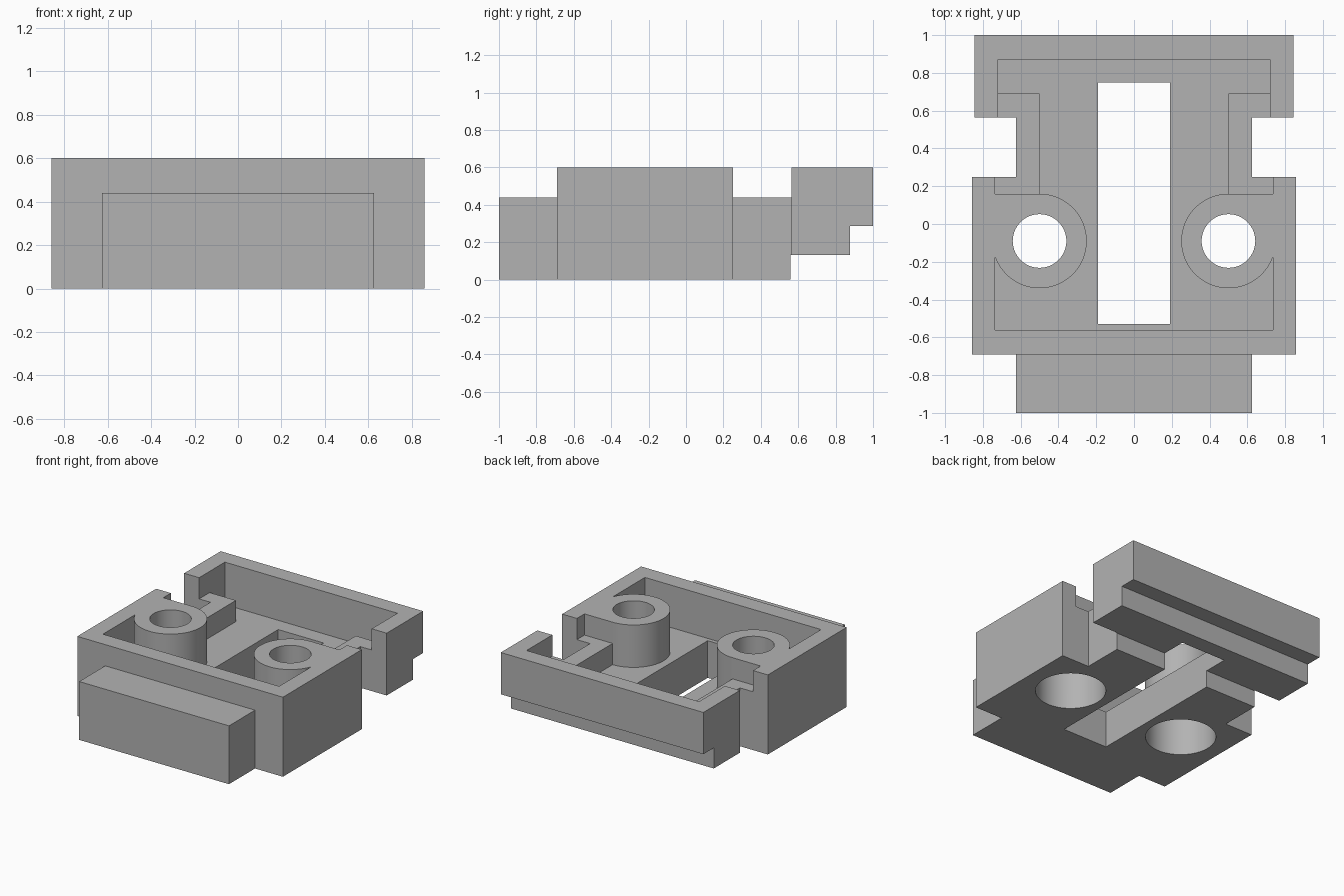
import bpy, bmesh, math

if "Cube" in bpy.data.objects:
    bpy.data.objects.remove(bpy.data.objects["Cube"])

grey = bpy.data.materials.new("plain_grey")
grey.diffuse_color = (0.45, 0.45, 0.45, 1)
grey.use_nodes = True
grey.node_tree.nodes["Principled BSDF"].inputs["Base Color"].default_value = grey.diffuse_color


def prism(name, pts, z0, z1):
    """Extrude a plan outline from z0 to z1."""
    bm = bmesh.new()
    face = bm.faces.new([bm.verts.new((x, y, z0)) for x, y in pts])
    top = bmesh.ops.extrude_face_region(bm, geom=[face])["geom"]
    bmesh.ops.translate(bm, vec=(0, 0, z1 - z0),
                        verts=[v for v in top if isinstance(v, bmesh.types.BMVert)])
    bmesh.ops.recalc_face_normals(bm, faces=bm.faces)
    mesh = bpy.data.meshes.new(name)
    bm.to_mesh(mesh)
    bm.free()
    mesh.materials.append(grey)
    ob = bpy.data.objects.new(name, mesh)
    bpy.context.collection.objects.link(ob)
    return ob


def mirrored(half):
    """Complete a right-hand half outline across x = 0."""
    return half + [(-x, y) for x, y in reversed(half)]


def rect(x, y0, y1):
    return mirrored([(x, y0), (x, y1)])


def circle(cx, cy, r, n=64):
    return [(cx + r * math.cos(2 * math.pi * i / n),
             cy + r * math.sin(2 * math.pi * i / n)) for i in range(n)]


# Post position and radius
PX, PY, PR = 0.5, -0.09, 0.25
FLOOR = 0.28

# Outer housing outline
housing = prism("housing", mirrored([
    (0.625, -1), (0.625, -0.69), (0.858, -0.69), (0.858, 0.25), (0.625, 0.25),
    (0.625, 0.565), (0.845, 0.565), (0.845, 1)]), 0, 0.6)

# Inner cavity outline, wrapping round the two posts
arc = [(PX + PR * math.cos(math.radians(a)), PY + PR * math.sin(math.radians(a)))
       for a in range(90, 340, 6)]
cavity = ([(0.72, 0.872), (0.72, 0.69), (0.5, 0.69)] + arc
          + [(0.735, PY - math.sqrt(PR ** 2 - 0.235 ** 2)), (0.735, -0.56)])

# Lowered shelves beside the waist
shelf = [(0.735, 0.16), (0.735, 0.25), (0.95, 0.25), (0.95, 0.565),
         (0.72, 0.565), (0.72, 0.69)]

cutters = [
    prism("cavity_cutter", mirrored(cavity), FLOOR, 0.8),
    prism("shelf_cutter", mirrored(shelf), 0.44, 0.8),
    prism("front_block_cutter", rect(0.8, -1.2, -0.69), 0.44, 0.8),
    prism("rear_underside_cutter", rect(1.2, 0.56, 1.2), -0.2, 0.13),
    prism("rear_step_cutter", rect(1.2, 0.876, 1.2), -0.2, 0.285),
    prism("slot_cutter", rect(0.19, -0.53, 0.75), -0.2, 0.8),
]
# Post bores, with a wide counterbore from below
for side, s in (("left", -1), ("right", 1)):
    cutters.append(prism(side + "_bore_cutter", circle(s * PX, PY, 0.142), -0.2, 0.8))
    cutters.append(prism(side + "_counterbore_cutter", circle(s * PX, PY, 0.245), -0.2, 0.285))

bpy.context.view_layer.objects.active = housing
housing.select_set(True)
for c in cutters:
    mod = housing.modifiers.new(c.name, 'BOOLEAN')
    mod.operation = 'DIFFERENCE'
    mod.solver = 'EXACT'
    mod.object = c
    bpy.ops.object.modifier_apply(modifier=mod.name)
for c in cutters:
    bpy.data.objects.remove(c)

bpy.ops.object.shade_smooth_by_angle(angle=math.radians(30))
